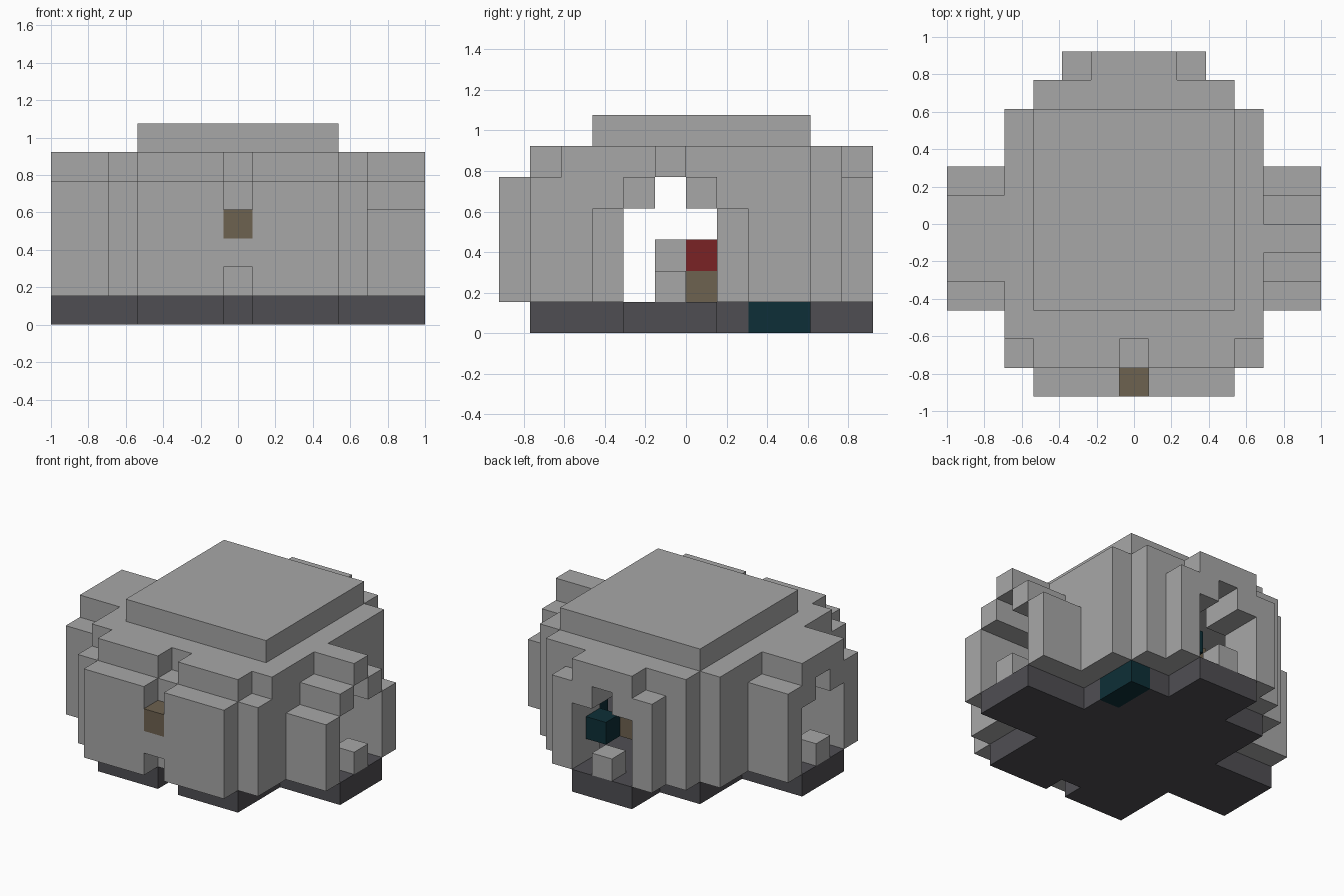
import bpy, bmesh
from mathutils import Vector

cube = bpy.data.objects.get("Cube")
if cube:
    bpy.data.objects.remove(cube)

UNIT = 2 / 13                       # edge of one block
ORIGIN = Vector((-1, -6 * UNIT, 0))  # low corner of the block grid
parts = {}                          # part name -> (material, set of cells)


def material(name, rgb):
    m = bpy.data.materials.new(name)
    m.use_nodes = True
    m.diffuse_color = (*rgb, 1)
    m.node_tree.nodes["Principled BSDF"].inputs["Base Color"].default_value = (*rgb, 1)
    return m


stone = material("stone grey", (0.39, 0.39, 0.39))
slate = material("dark slate", (0.078, 0.076, 0.086))
wood = material("brown wood", (0.155, 0.122, 0.08))
red = material("deep red", (0.195, 0.016, 0.018))
teal = material("dark teal", (0.004, 0.028, 0.038))


def cells(x, y, z):
    """All cells in inclusive ranges; a single number means one layer."""
    spans = [(s, s) if isinstance(s, int) else s for s in (x, y, z)]
    rx, ry, rz = [range(a, b + 1) for a, b in spans]
    return {(i, j, k) for i in rx for j in ry for k in rz}


def add(name, mat, x, y, z):
    parts.setdefault(name, (mat, set()))[1].update(cells(x, y, z))


def cut(name, x, y, z):
    parts[name][1].difference_update(cells(x, y, z))


# Cross-shaped floor with a back porch and a front notch
add("floor", slate, (3, 9), (1, 9), 0)
add("floor", slate, (0, 12), (4, 6), 0)
add("floor", slate, (5, 7), (10, 11), 0)
cut("floor", 6, 1, 0)
cut("floor", 9, (8, 9), 0)

# Side walls with stepped arched doorways
for x in (2, 10):
    add("side_walls", stone, x, (1, 9), (1, 4))
    cut("side_walls", x, (4, 6), (1, 3))
    cut("side_walls", x, 5, 4)

# Front wall with a slot and a low opening
add("front_wall", stone, (3, 9), 0, (1, 4))
cut("front_wall", 6, 0, (3, 4))
cut("front_wall", 6, 0, 1)
add("front_pillar", stone, 6, 1, (1, 4))
add("front_hatch", wood, 6, 0, 3)

# Back wall and porch arch
for x in ((3, 4), (8, 9)):
    add("back_wall", stone, x, 10, (1, 4))
for leg, shoulder in ((4, 5), (8, 7)):
    add("back_porch", stone, leg, 11, (1, 4))
    add("back_porch", stone, shoulder, (10, 11), 4)
add("back_porch", stone, (5, 7), 11, 5)

# Side porches: legs, shoulders, then the crown
for name, x, leg_top, crown in (("right_porch", (0, 1), 4, (4, 6)),
                                ("left_porch", (11, 12), 3, 5)):
    for leg, shoulder in ((3, 4), (7, 6)):
        add(name, stone, x, leg, (1, leg_top))
        add(name, stone, x, shoulder, 4)
    add(name, stone, x, crown, 5)

# Two-step roof
add("roof", stone, (2, 10), (1, 9), 5)
add("roof", stone, (3, 9), 10, 5)
for x in (2, 6, 10):
    cut("roof", x, 1, 5)
add("roof_cap", stone, (3, 9), (3, 9), 6)

# Door steps and furnishings
for x, y in ((0, 5), (12, 5), (6, 11)):
    add("door_steps", stone, x, y, 1)
add("inner_post", stone, 6, 5, (1, 2))
add("table_base", wood, 6, 6, 1)
add("table_top", red, 6, 6, 2)
add("inner_crate", wood, 6, 9, 2)
add("teal_post", teal, 9, (8, 9), (0, 2))
add("teal_block", teal, 7, 10, 2)

filled = set().union(*(c for _, c in parts.values()))


def build(name, mat, blocks):
    """Mesh only the exposed faces of the blocks."""
    bm = bmesh.new()
    for cell in sorted(blocks):
        centre = Vector(cell) + Vector((0.5, 0.5, 0.5))
        for axis in range(3):
            for sign in (-1, 1):
                near = list(cell)
                near[axis] += sign
                if tuple(near) in filled:
                    continue
                n, u = Vector((0, 0, 0)), Vector((0, 0, 0))
                n[axis], u[(axis + 1) % 3] = sign / 2, 0.5
                v = n.cross(u) * 2
                corners = (u + v, v - u, -u - v, u - v)
                bm.faces.new([bm.verts.new(ORIGIN + (centre + n + c) * UNIT) for c in corners])
    bmesh.ops.remove_doubles(bm, verts=bm.verts, dist=0.001)
    mesh = bpy.data.meshes.new(name)
    bm.to_mesh(mesh)
    bm.free()
    mesh.materials.append(mat)
    bpy.context.collection.objects.link(bpy.data.objects.new(name, mesh))


for name, (mat, blocks) in parts.items():
    build(name, mat, blocks)
